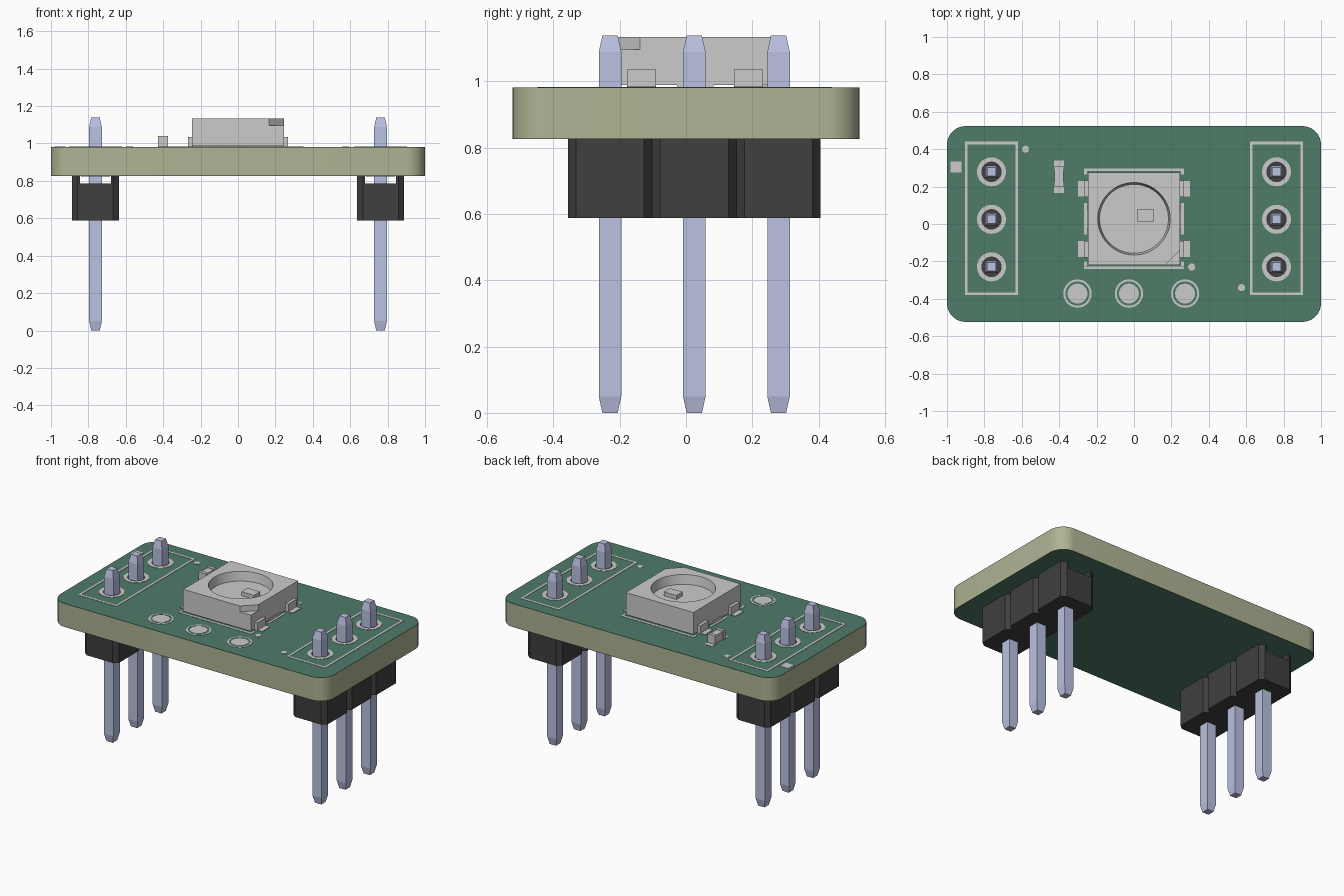
import bpy, bmesh, math

if "Cube" in bpy.data.objects:
    bpy.data.objects.remove(bpy.data.objects["Cube"])

PIN_X = 0.762
PIN_Y = (-0.229, 0.025, 0.279)
CHIP_Y = 0.028


def material(name, r, g, b):
    m = bpy.data.materials.new(name)
    m.diffuse_color = (r, g, b, 1)
    m.use_nodes = True
    m.node_tree.nodes["Principled BSDF"].inputs["Base Color"].default_value = m.diffuse_color
    return m


TAN = material("fibreglass", 0.427, 0.455, 0.294)
GREEN = material("solder_mask_green", 0.078, 0.2, 0.141)
BLACK = material("black_plastic", 0.05, 0.05, 0.05)
STEEL = material("pin_metal", 0.5, 0.54, 0.76)


def from_bmesh(name, bm, mat=None):
    bmesh.ops.recalc_face_normals(bm, faces=bm.faces[:])
    me = bpy.data.meshes.new(name)
    bm.to_mesh(me)
    bm.free()
    ob = bpy.data.objects.new(name, me)
    bpy.context.collection.objects.link(ob)
    if mat:
        me.materials.append(mat)
    return ob


def activate(ob):
    bpy.ops.object.select_all(action='DESELECT')
    ob.select_set(True)
    bpy.context.view_layer.objects.active = ob


def smooth(ob):
    activate(ob)
    bpy.ops.object.shade_smooth_by_angle(angle=math.radians(30))


def rect(x0, x1, y0, y1):
    return [(x0, y0), (x1, y0), (x1, y1), (x0, y1)]


def circle(x, y, r, n=32):
    return [(x + r * math.cos(i * math.tau / n), y + r * math.sin(i * math.tau / n)) for i in range(n)]


def rounded(hx, hy, r, n=8):
    pts = []
    for q, (sx, sy) in enumerate(((1, 1), (-1, 1), (-1, -1), (1, -1))):
        for i in range(n + 1):
            a = (q + i / n) * math.pi / 2
            pts.append((sx * (hx - r) + r * math.cos(a), sy * (hy - r) + r * math.sin(a)))
    return pts


def sheet(name, loops, z0, z1, mat=None):
    """Extruded flat shape; loops inside other loops become holes."""
    cu = bpy.data.curves.new(name, 'CURVE')
    cu.dimensions = '2D'
    cu.fill_mode = 'BOTH'
    cu.extrude = (z1 - z0) / 2
    for loop in loops:
        sp = cu.splines.new('POLY')
        sp.points.add(len(loop) - 1)
        for p, (x, y) in zip(sp.points, loop):
            p.co = (x, y, 0, 1)
        sp.use_cyclic_u = True
    tmp = bpy.data.objects.new(name + "_outline", cu)
    bpy.context.collection.objects.link(tmp)
    bpy.context.view_layer.update()
    me = bpy.data.meshes.new_from_object(tmp.evaluated_get(bpy.context.evaluated_depsgraph_get()))
    bpy.data.objects.remove(tmp)
    bm = bmesh.new()
    bm.from_mesh(me)
    bpy.data.meshes.remove(me)
    bmesh.ops.remove_doubles(bm, verts=bm.verts[:], dist=1e-5)
    bmesh.ops.translate(bm, verts=bm.verts[:], vec=(0, 0, (z0 + z1) / 2))
    for f in bm.faces:
        f.material_index = 0
    ob = from_bmesh(name, bm, mat)
    smooth(ob)
    return ob


def prism(name, pts, z0, z1, mat=None):
    bm = bmesh.new()
    f = bm.faces.new([bm.verts.new((x, y, z0)) for x, y in pts])
    top = bmesh.ops.extrude_face_region(bm, geom=[f])["geom"]
    bmesh.ops.translate(bm, verts=[v for v in top if isinstance(v, bmesh.types.BMVert)], vec=(0, 0, z1 - z0))
    return from_bmesh(name, bm, mat)


def box(name, x0, x1, y0, y1, z0, z1, mat=None):
    return prism(name, rect(x0, x1, y0, y1), z0, z1, mat)


def cut(ob, cutter):
    cutter.hide_render = True
    m = ob.modifiers.new("cut", 'BOOLEAN')
    m.operation = 'DIFFERENCE'
    m.solver = 'EXACT'
    m.object = cutter
    activate(ob)
    bpy.ops.object.modifier_apply(modifier=m.name)
    bpy.data.objects.remove(cutter)


# Circuit board with drilled holes and green mask on both faces
holes = [(s * PIN_X, y) for s in (-1, 1) for y in PIN_Y]
outline = [rounded(1.0, 0.5235, 0.1)] + [circle(x, y, 0.052) for x, y in holes]
sheet("board", outline, 0.828, 0.979, TAN)
sheet("top_mask", outline, 0.979, 0.981, GREEN)
sheet("bottom_mask", outline, 0.826, 0.828, GREEN)

# Ring pads around the holes, top and bottom
rings = [c for x, y in holes for c in (circle(x, y, 0.0775), circle(x, y, 0.052))]
sheet("top_ring_pads", rings, 0.981, 0.983)
sheet("bottom_ring_pads", rings, 0.824, 0.826)

# Round test pads with printed rings
spots = [(-0.302, -0.372), (-0.027, -0.372), (0.273, -0.372)]
sheet("test_pads", [circle(x, y, 0.053) for x, y in spots], 0.981, 0.983)
sheet("test_pad_rings", [c for x, y in spots for c in (circle(x, y, 0.076), circle(x, y, 0.065))], 0.981, 0.983)

# Printed outlines and dots
for s, side in ((-1, "left"), (1, "right")):
    x = s * PIN_X
    sheet(side + "_header_outline",
          [rect(x - 0.142, x + 0.142, -0.38, 0.44), rect(x - 0.128, x + 0.128, -0.366, 0.426)], 0.981, 0.983)
marks = [rect(-0.266, 0.266, 0.284, 0.298), rect(-0.266, 0.266, -0.24, -0.226)]
for s in (-1, 1):
    a, b = sorted((s * 0.252, s * 0.266))
    for y0, y1 in ((0.265, 0.2835), (-0.056, 0.112), (-0.2255, -0.2)):
        marks.append(rect(a, b, y0, y1))
sheet("chip_outline", marks, 0.981, 0.983)
sheet("marker_dots", [circle(x, y, 0.019, 20) for x, y in ((-0.58, 0.4), (0.308, -0.23), (0.575, -0.34))]
      + [rect(-0.982, -0.923, 0.275, 0.333)], 0.981, 0.983)

# Pin headers: three chamfered cells with a groove under the board
cells = []
for y in PIN_Y:
    cells += [(0.125, y - 0.103), (0.125, y + 0.103), (0.095, y + 0.127)]
right = [(0.095, PIN_Y[0] - 0.127)] + cells
left = [(-x, y) for x, y in reversed(right)]
for s, side in ((-1, "left"), (1, "right")):
    header = prism(side + "_header", [(s * PIN_X + x, y) for x, y in right + left], 0.587, 0.826, BLACK)
    cut(header, box("groove_cutter", s * PIN_X - 0.083, s * PIN_X + 0.083, -0.6, 0.6, 0.785, 0.9))

# Square pins with tapered tips
for i, (x, y) in enumerate(holes):
    bm = bmesh.new()
    levels = [[bm.verts.new((x + sx * w, y + sy * w, z)) for sx, sy in ((-1, -1), (1, -1), (1, 1), (-1, 1))]
              for z, w in ((0, 0.023), (0.05, 0.034), (1.088, 0.034), (1.138, 0.023))]
    bm.faces.new(levels[0])
    bm.faces.new(levels[-1])
    for lo, hi in zip(levels, levels[1:]):
        for k in range(4):
            bm.faces.new((lo[k], lo[(k + 1) % 4], hi[(k + 1) % 4], hi[k]))
    from_bmesh("pin_%d" % (i + 1), bm, STEEL)

# Light chip: body, round well, corner notch and die
chip = box("chip_body", -0.247, 0.247, CHIP_Y - 0.247, CHIP_Y + 0.247, 0.988, 1.134)
bpy.ops.mesh.primitive_cone_add(vertices=64, radius1=0.184, radius2=0.197, depth=0.08, location=(0, CHIP_Y, 1.114))
cut(chip, bpy.context.object)
cut(chip, prism("notch_cutter", [(0.15, -0.236), (0.26, -0.236), (0.26, -0.126)], 1.095, 1.16))
smooth(chip)
box("chip_die", 0.016, 0.107, 0.013, 0.077, 1.07, 1.1)
box("chip_base_plate", -0.25, 0.25, CHIP_Y - 0.055, CHIP_Y + 0.055, 0.983, 1.0)

# Chip leads on flat solder pads
for s in (-1, 1):
    for j, y in enumerate((-0.134, 0.188)):
        tag = "%s_%d" % ("left" if s < 0 else "right", j + 1)
        a, b = sorted((s * 0.24, s * 0.267))
        box("chip_lead_" + tag, a, b, y - 0.044, y + 0.044, 0.983, 1.035)
        a, b = sorted((s * 0.14, s * 0.3))
        box("chip_pad_" + tag, a, b, y - 0.042, y + 0.042, 0.981, 0.985)

# Small capacitor with end caps and pads
box("capacitor_body", -0.424, -0.378, 0.215, 0.293, 0.984, 1.036)
for j, (y0, y1, p0, p1) in enumerate(((0.2, 0.222, 0.166, 0.225), (0.286, 0.308, 0.283, 0.34))):
    box("capacitor_cap_%d" % (j + 1), -0.428, -0.374, y0, y1, 0.983, 1.04)
    box("capacitor_pad_%d" % (j + 1), -0.429, -0.373, p0, p1, 0.981, 0.983)
